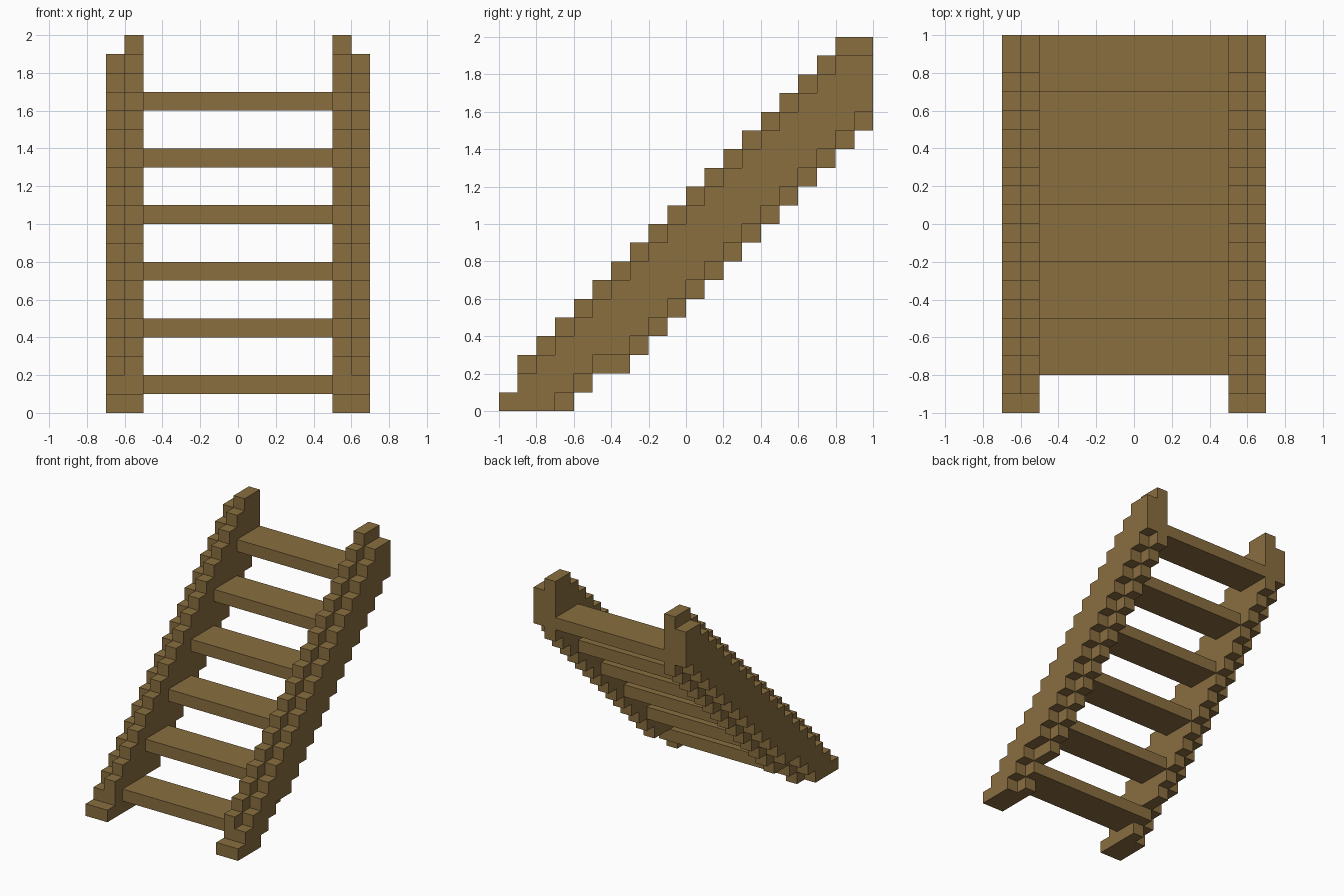
import bpy
import bmesh

cube = bpy.data.objects.get("Cube")
if cube:
    bpy.data.objects.remove(cube)

U = 0.1  # size of one step block

wood = bpy.data.materials.new("brown wood")
wood.use_nodes = True
colour = (0.254, 0.156, 0.051, 1.0)
wood.diffuse_color = colour
wood.node_tree.nodes["Principled BSDF"].inputs["Base Color"].default_value = colour


def extrude_profile(name, profile, x0, x1):
    """Extrude a closed (y, z) outline from x0 to x1."""
    bm = bmesh.new()
    face = bm.faces.new([bm.verts.new((x0, y, z)) for y, z in profile])
    moved = bmesh.ops.extrude_face_region(bm, geom=[face])["geom"]
    verts = [g for g in moved if isinstance(g, bmesh.types.BMVert)]
    bmesh.ops.translate(bm, verts=verts, vec=(x1 - x0, 0, 0))
    bmesh.ops.recalc_face_normals(bm, faces=bm.faces)
    mesh = bpy.data.meshes.new(name)
    bm.to_mesh(mesh)
    bm.free()
    mesh.materials.append(wood)
    obj = bpy.data.objects.new(name, mesh)
    bpy.context.collection.objects.link(obj)
    return obj


def stepped_edge(heights):
    """Turn one height per column into stair-shaped (y, z) points."""
    points = []
    for i, h in enumerate(heights):
        if i == 0 or h != heights[i - 1]:
            if i:
                points.append((i * U - 1, heights[i - 1] * U))
            points.append((i * U - 1, h * U))
    points.append((len(heights) * U - 1, heights[-1] * U))
    return points


def stringer_profile(top, bottom):
    return stepped_edge(top) + stepped_edge(bottom)[::-1]


# Step heights in blocks, from front to back
inner_top = [1] + list(range(3, 21)) + [20]
inner_bottom = [0, 0, 0, 0, 1, 2, 2] + list(range(3, 16))
outer_top = [1] + [h - 1 for h in inner_top[1:]]
outer_bottom = [0, 0, 0] + [h + 1 for h in inner_bottom[3:]]

# Each stringer is two sawtooth boards, the outer one shallower
for side, s in (("left", 1), ("right", -1)):
    extrude_profile(side + "_inner_stringer",
                    stringer_profile(inner_top, inner_bottom), s * 0.5, s * 0.6)
    extrude_profile(side + "_outer_stringer",
                    stringer_profile(outer_top, outer_bottom), s * 0.6, s * 0.7)

# Six flat treads between the stringers
for i in range(6):
    y, z = -0.8 + 0.3 * i, 0.1 + 0.3 * i
    extrude_profile("tread_%d" % (i + 1),
                    [(y, z), (y + 0.3, z), (y + 0.3, z + U), (y, z + U)], -0.5, 0.5)
